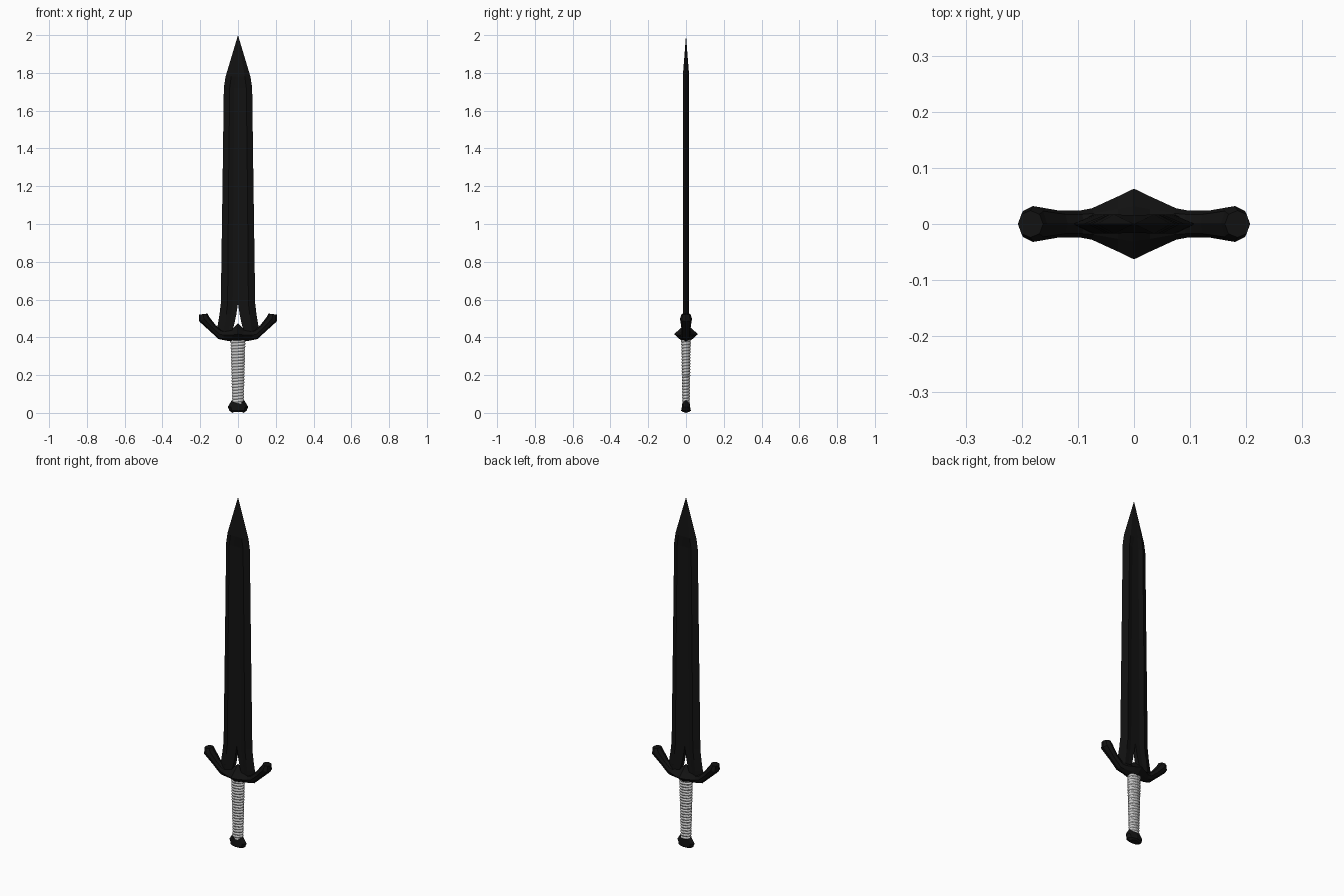
import bpy, bmesh
from math import sin, cos, pi

if "Cube" in bpy.data.objects:
    bpy.data.objects.remove(bpy.data.objects["Cube"])

black = bpy.data.materials.new("black_steel")
black.diffuse_color = (0.006, 0.006, 0.006, 1)
black.use_nodes = True
black.node_tree.nodes["Principled BSDF"].inputs["Base Color"].default_value = black.diffuse_color


def loft(name, rings, mat=None, mirror=False, smooth=False):
    """Skin a list of equal-length vertex rings, cap both ends."""
    bm = bmesh.new()
    vr = [[bm.verts.new(p) for p in r] for r in rings]
    n = len(vr[0])
    for a, b in zip(vr, vr[1:]):
        for i in range(n):
            j = (i + 1) % n
            bm.faces.new((a[i], a[j], b[j], b[i]))
    bm.faces.new(vr[0])
    bm.faces.new(vr[-1])
    bmesh.ops.remove_doubles(bm, verts=bm.verts, dist=0.0004)
    bmesh.ops.recalc_face_normals(bm, faces=bm.faces)
    if mirror:  # drop faces lying on the mirror plane
        inner = [f for f in bm.faces if all(abs(v.co.x) < 1e-4 for v in f.verts)]
        bmesh.ops.delete(bm, geom=inner, context='FACES')
    me = bpy.data.meshes.new(name)
    bm.to_mesh(me)
    bm.free()
    ob = bpy.data.objects.new(name, me)
    bpy.context.collection.objects.link(ob)
    if mat:
        me.materials.append(mat)
    if mirror:
        m = ob.modifiers.new("mirror", 'MIRROR')
        m.merge_threshold = 0.0005
    for p in me.polygons:
        p.use_smooth = smooth
    return ob


# Blade: half section with sharp edge, bevel and shallow fuller; forked at the base
# (z, inner x, fuller x, bevel x, edge x, thickness, fuller thickness)
blade = [(0.41, 0.042, 0.055, 0.075, 0.105, 0.017, 0.015),
         (0.46, 0.022, 0.045, 0.070, 0.108, 0.017, 0.014),
         (0.52, 0.009, 0.036, 0.062, 0.098, 0.017, 0.012),
         (0.58, 0.000, 0.028, 0.055, 0.091, 0.017, 0.011),
         (1.20, 0.000, 0.024, 0.050, 0.082, 0.017, 0.011),
         (1.72, 0.000, 0.020, 0.044, 0.075, 0.017, 0.011),
         (1.78, 0.000, 0.010, 0.036, 0.066, 0.017, 0.016),
         (2.00, 0.000, 0.000, 0.000, 0.000, 0.000, 0.000)]
loft("blade", [[(xo, 0, z), (xb, t, z), (xf, f, z), (xi, f, z),
                (xi, -f, z), (xf, -f, z), (xb, -t, z)]
               for z, xi, xf, xb, xo, t, f in blade], black, mirror=True)


# Crossguard: eight-sided sections from a lower point to an upper point
# (lower x, lower z, upper x, upper z, half depth, corner fullness)
guard = [(0.000, 0.360, 0.000, 0.474, 0.063, 0.50),
         (0.030, 0.377, 0.028, 0.448, 0.049, 0.54),
         (0.080, 0.386, 0.070, 0.438, 0.028, 0.68),
         (0.103, 0.391, 0.090, 0.441, 0.024, 0.72),
         (0.150, 0.434, 0.118, 0.464, 0.024, 0.72),
         (0.205, 0.484, 0.155, 0.512, 0.032, 0.72),
         (0.207, 0.520, 0.162, 0.526, 0.024, 0.72)]


def guard_ring(x0, z0, x1, z1, w, k):
    pts = [(0, 1), (k, k), (1, 0), (k, -k), (0, -1), (-k, -k), (-1, 0), (-k, k)]
    return [(x0 + (x1 - x0) * (v + 1) / 2, u * w, z0 + (z1 - z0) * (v + 1) / 2)
            for u, v in pts]


loft("crossguard", [guard_ring(*g) for g in guard], black, mirror=True)


# Grip: tapered oval with a spiral wrap
def grip_ring(i, count=132, sides=20, turns=22):
    s = i / count
    ring = []
    for k in range(sides):
        a = 2 * pi * k / sides
        bump = 0.004 * abs(sin(pi * (turns * s - k / sides)))
        ring.append(((0.027 + 0.009 * s + bump) * cos(a),
                     (0.016 + 0.006 * s + bump) * sin(a), 0.045 + 0.345 * s))
    return ring


loft("wrapped_grip", [grip_ring(i) for i in range(133)])

# Pommel: faceted flared cap, its collar dipping at front and back
# (half width, half depth, z, dip)
pommel = [(0.030, 0.019, 0.000, -0.006), (0.046, 0.026, 0.012, 0.0),
          (0.054, 0.022, 0.032, 0.0), (0.032, 0.021, 0.068, 0.018),
          (0.020, 0.014, 0.066, 0.014)]
loft("pommel", [[(rx * cos(k * pi / 4), ry * sin(k * pi / 4),
                  z - d * abs(sin(k * pi / 4))) for k in range(8)]
                for rx, ry, z, d in pommel], black)
